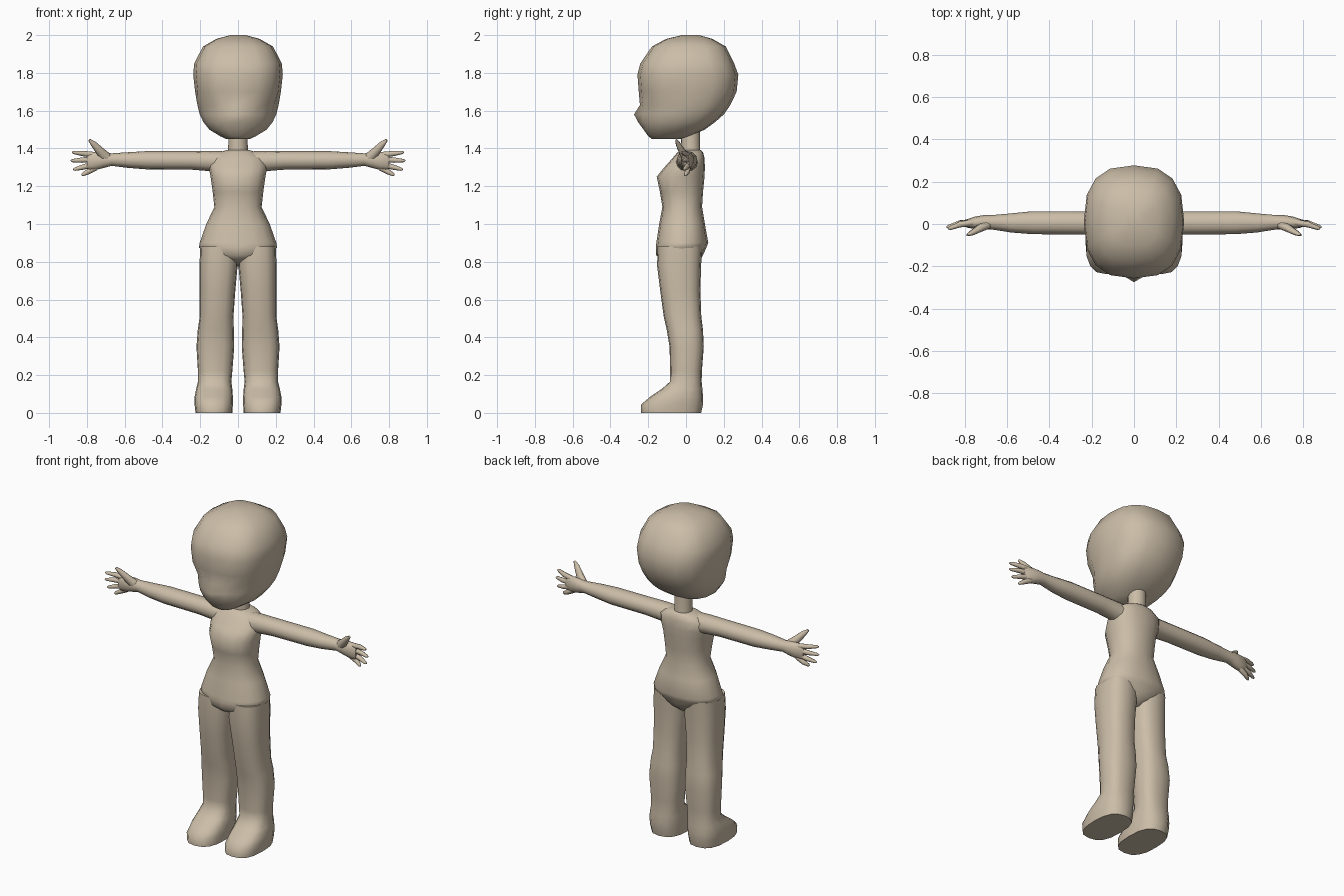
import bpy, bmesh, math
from mathutils import Vector

cube = bpy.data.objects.get("Cube")
if cube:
    bpy.data.objects.remove(cube)

# One warm beige for the whole figure
skin = bpy.data.materials.new("warm beige")
skin.use_nodes = True
colour = (0.60, 0.51, 0.39, 1)
skin.diffuse_color = colour
bsdf = skin.node_tree.nodes["Principled BSDF"]
bsdf.inputs["Base Color"].default_value = colour
bsdf.inputs["Roughness"].default_value = 0.8


def skin_rings(name, rings, mirror=False, sharp=60):
    """Bridge rings of points into a closed, smooth shaded body."""
    bm = bmesh.new()
    loops = [[bm.verts.new(p) for p in ring] for ring in rings]
    n = len(loops[0])
    for a, b in zip(loops, loops[1:]):
        for i in range(n):
            j = (i + 1) % n
            bm.faces.new((a[i], a[j], b[j], b[i]))
    bm.faces.new(loops[0][::-1])
    bm.faces.new(loops[-1])
    bmesh.ops.recalc_face_normals(bm, faces=bm.faces)
    mesh = bpy.data.meshes.new(name)
    bm.to_mesh(mesh)
    bm.free()
    mesh.materials.append(skin)
    obj = bpy.data.objects.new(name, mesh)
    bpy.context.collection.objects.link(obj)
    bpy.ops.object.select_all(action='DESELECT')
    obj.select_set(True)
    bpy.context.view_layer.objects.active = obj
    bpy.ops.object.shade_smooth_by_angle(angle=math.radians(sharp))
    if mirror:
        mod = obj.modifiers.new("Mirror", 'MIRROR')
        mod.use_mirror_merge = False
    return obj


def oval(u0, u1, v0, v1, power=2.3, sides=16):
    """Rounded outline inside the box u0..u1, v0..v1."""
    points = []
    for i in range(sides):
        t = 2 * math.pi * i / sides
        c, s = math.cos(t), math.sin(t)
        u = math.copysign(abs(c) ** (2 / power), c)
        v = math.copysign(abs(s) ** (2 / power), s)
        points.append(((u0 + u1) / 2 + u * (u1 - u0) / 2,
                       (v0 + v1) / 2 + v * (v1 - v0) / 2))
    return points


def upright(sections, power=2.3):
    return [[Vector((u, v, z)) for u, v in oval(*box, power)]
            for z, *box in sections]


def tube(name, points, radii, flat=1.0):
    """Tapered eight sided limb along a path."""
    pts = [Vector(p) for p in points]
    rings = []
    for i, (p, r) in enumerate(zip(pts, radii)):
        d = (pts[min(i + 1, len(pts) - 1)] - pts[max(i - 1, 0)]).normalized()
        side = d.cross(Vector((0, 1, 0))).normalized()
        depth = side.cross(d)
        rings.append([p + side * u + depth * v * flat
                      for u, v in oval(-r, r, -r, r, 2, 8)])
    return skin_rings(name, rings, True)


# Head: height, half width, front, back
head = [(1.45, .07, -.18, -.03), (1.465, .10, -.20, .02),
        (1.50, .155, -.225, .10), (1.54, .185, -.24, .155),
        (1.58, .203, -.243, .20), (1.63, .215, -.242, .235),
        (1.70, .227, -.25, .268), (1.79, .237, -.257, .277),
        (1.85, .232, -.242, .255), (1.94, .185, -.18, .21),
        (1.98, .115, -.105, .14), (2.0, .04, -.02, .07)]
rings = upright([(z, -w, w, f, b) for z, w, f, b in head], 2.6)
# Small pointed nose and a narrower lower face
for ring, (z, w, f, b) in zip(rings, head):
    for p in ring:
        if z < 1.7 and p.y < 0:
            p.x *= 1 - .25 * (p.y / f) ** 2
        if abs(p.x) < .01 and p.y < 0:
            p.y -= max(0, .035 - abs(z - 1.575) * .6)
skin_rings("head", rings)

# Neck
skin_rings("neck", upright([(1.33, -.06, .06, -.03, .085), (1.39, -.052, .052, -.025, .075),
                            (1.54, -.05, .05, -.03, .075)], 2))

# Torso, from the crotch up to the shoulders
torso = [(.775, .03, -.05, .03), (.81, .10, -.13, .075), (.835, .15, -.158, .09),
         (.875, .207, -.16, .108), (.90, .203, -.157, .118), (1.0, .168, -.142, .10),
         (1.09, .125, -.125, .085), (1.17, .134, -.138, .09), (1.25, .145, -.155, .098),
         (1.30, .155, -.115, .10), (1.35, .15, -.07, .098), (1.38, .10, -.045, .09),
         (1.392, .055, -.025, .078)]
skin_rings("torso", upright([(z, -w, w, f, b) for z, w, f, b in torso]))

# Legs with feet: height, inner, outer, front, back
leg = [(0, .03, .225, -.237, .08), (.045, .027, .23, -.237, .09),
       (.085, .027, .23, -.19, .09), (.125, .03, .222, -.13, .087),
       (.165, .035, .212, -.085, .083), (.22, .03, .212, -.084, .084),
       (.35, .02, .22, -.087, .094), (.44, .022, .213, -.102, .09),
       (.51, .024, .203, -.118, .081), (.65, .014, .203, -.137, .076),
       (.78, .002, .204, -.153, .08), (.88, .002, .2, -.15, .085)]
skin_rings("leg", upright(leg, 2.6), True, 50)

# Arms: distance out, back and front, underside and top
arm = [(.08, -.055, .065, 1.26, 1.385), (.15, -.052, .06, 1.28, 1.387),
       (.25, -.05, .06, 1.288, 1.386), (.48, -.048, .06, 1.289, 1.386),
       (.58, -.04, .05, 1.297, 1.38), (.67, -.026, .042, 1.308, 1.374),
       (.71, -.026, .042, 1.297, 1.38), (.75, -.024, .035, 1.287, 1.382),
       (.785, -.018, .024, 1.285, 1.378), (.80, -.012, .016, 1.295, 1.37)]
skin_rings("arm", [[Vector((x, u, v)) for u, v in oval(*box, 2.1, 12)]
                   for x, *box in arm], True)

# Fingers fan out from the palm
for name, base, tip in [("index_finger", 1.365, (.878, -.022, 1.38)),
                        ("middle_finger", 1.342, (.885, -.015, 1.335)),
                        ("ring_finger", 1.318, (.872, -.01, 1.288)),
                        ("little_finger", 1.298, (.828, -.004, 1.258))]:
    start = Vector((.755, .008, base))
    end = Vector(tip)
    middle = start.lerp(end, .55) + Vector((0, .006, 0))
    tube(name, [start, middle, end.lerp(start, .08), end], [.016, .014, .009, .004])

# Thumb
tube("thumb", [(.69, .0, 1.345), (.73, -.022, 1.385), (.765, -.042, 1.424), (.787, -.052, 1.445)],
     [.03, .023, .016, .007], .8)
